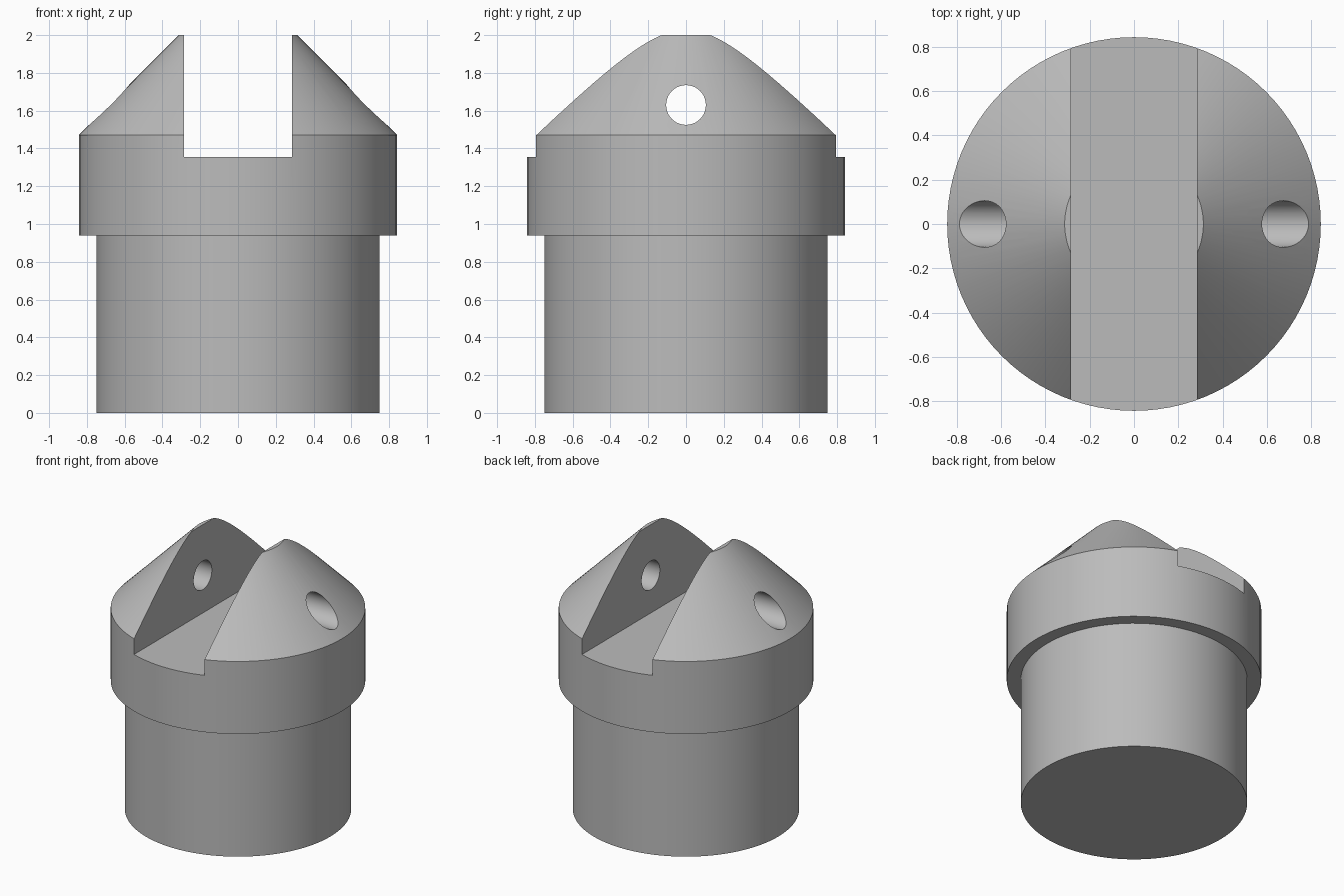
import bpy
import bmesh
import math

cube = bpy.data.objects.get("Cube")
if cube:
    bpy.data.objects.remove(cube, do_unlink=True)

SEGMENTS = 96
# Outline from the base up: shaft, collar, cone
PROFILE = [(0.75, 0), (0.75, 0.94), (0.843, 0.94), (0.843, 1.47), (0.313, 2)]
SLOT_WIDTH, SLOT_FLOOR = 0.57, 1.355
HOLE_RADIUS, HOLE_HEIGHT = 0.105, 1.63

metal = bpy.data.materials.new("plain grey")
metal.use_nodes = True
grey = (0.5, 0.5, 0.5, 1)
metal.diffuse_color = grey
metal.node_tree.nodes["Principled BSDF"].inputs["Base Color"].default_value = grey


def lathe(name, profile):
    """Revolve an outline about z and close both ends."""
    bm = bmesh.new()
    verts = [bm.verts.new((r, 0, z)) for r, z in profile]
    edges = [bm.edges.new(pair) for pair in zip(verts, verts[1:])]
    bmesh.ops.spin(bm, geom=verts + edges, cent=(0, 0, 0), axis=(0, 0, 1),
                   angle=math.tau, steps=SEGMENTS)
    bmesh.ops.remove_doubles(bm, verts=bm.verts, dist=0.0001)
    bmesh.ops.holes_fill(bm, edges=[e for e in bm.edges if e.is_boundary], sides=0)
    bmesh.ops.recalc_face_normals(bm, faces=bm.faces)
    mesh = bpy.data.meshes.new(name)
    bm.to_mesh(mesh)
    bm.free()
    obj = bpy.data.objects.new(name, mesh)
    bpy.context.collection.objects.link(obj)
    mesh.materials.append(metal)
    return obj


def cut(target, cutter):
    """Subtract a cutter from the target, then discard it."""
    cutter.hide_render = True
    cutter.data.materials.append(metal)
    mod = target.modifiers.new("cut", "BOOLEAN")
    mod.operation = "DIFFERENCE"
    mod.solver = "EXACT"
    mod.object = cutter
    bpy.ops.object.select_all(action="DESELECT")
    target.select_set(True)
    bpy.context.view_layer.objects.active = target
    bpy.ops.object.modifier_apply(modifier=mod.name)
    bpy.data.objects.remove(cutter, do_unlink=True)


body = lathe("slotted_plug", PROFILE)

# Slot running front to back through the cone and collar
bpy.ops.mesh.primitive_cube_add(size=1, location=(0, 0, SLOT_FLOOR + 0.5))
slot = bpy.context.object
slot.scale = (SLOT_WIDTH, 3, 1)
cut(body, slot)

# Pin hole through both cheeks
bpy.ops.mesh.primitive_cylinder_add(vertices=48, radius=HOLE_RADIUS, depth=3,
                                    location=(0, 0, HOLE_HEIGHT),
                                    rotation=(0, math.pi / 2, 0))
cut(body, bpy.context.object)

# Smooth round walls with crisp edges
bpy.ops.object.select_all(action="DESELECT")
body.select_set(True)
bpy.context.view_layer.objects.active = body
bpy.ops.object.shade_smooth_by_angle(angle=math.radians(30))
